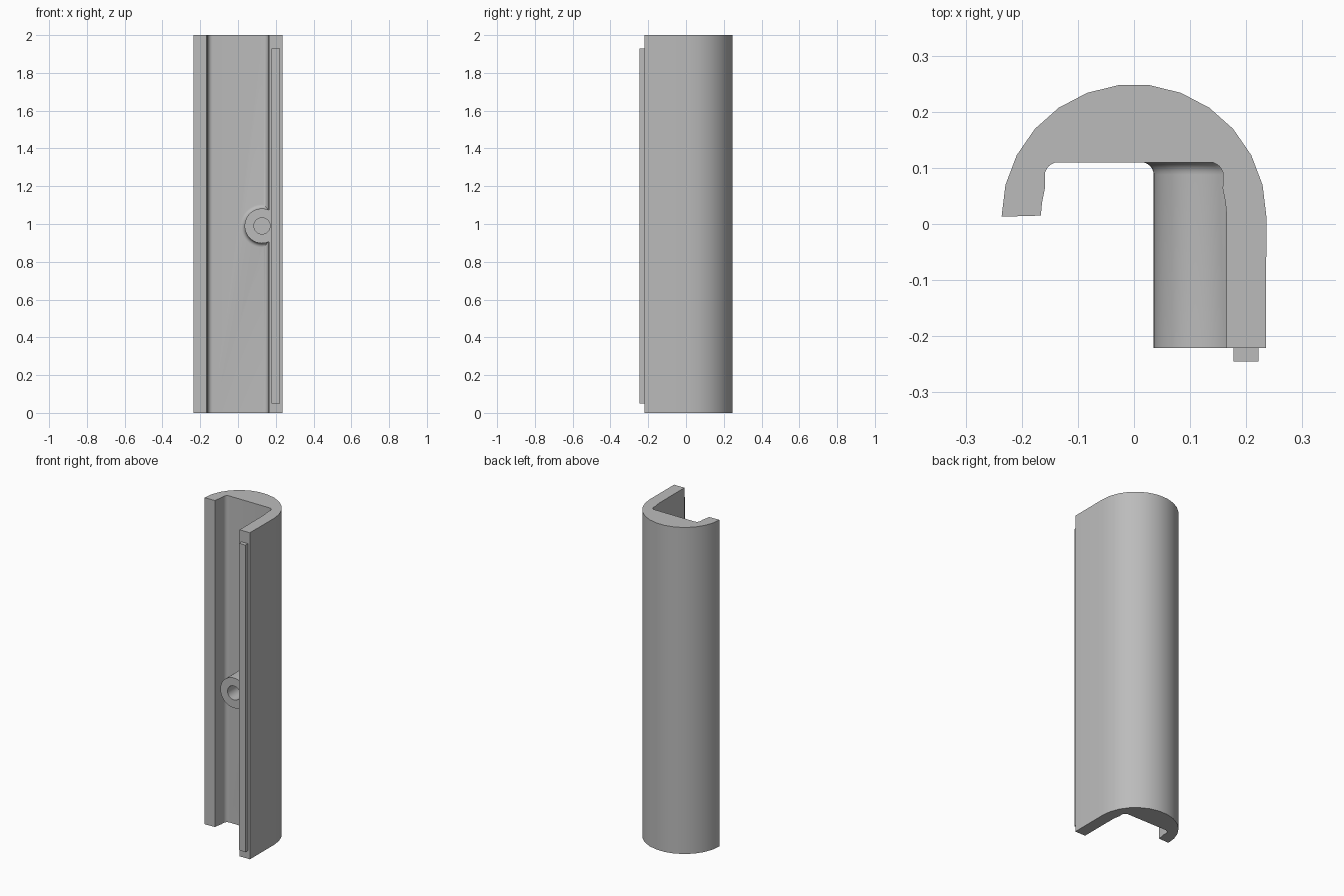
import bpy, bmesh
from math import sin, cos, pi, radians
from mathutils import Matrix, Vector

cube = bpy.data.objects.get("Cube")
if cube:
    bpy.data.objects.remove(cube)

grey = bpy.data.materials.new("plain grey")
grey.use_nodes = True
GREY = (0.5, 0.5, 0.5, 1)
grey.diffuse_color = GREY
grey.node_tree.nodes["Principled BSDF"].inputs["Base Color"].default_value = GREY

HEIGHT, WALL_END = 2.0, -0.221
BOSS_X, BOSS_Z, BOSS_R, HOLE_R = 0.127, 0.99, 0.092, 0.043


def make_object(name, bm):
    bmesh.ops.recalc_face_normals(bm, faces=bm.faces)
    mesh = bpy.data.meshes.new(name)
    bm.to_mesh(mesh)
    bm.free()
    mesh.materials.append(grey)
    ob = bpy.data.objects.new(name, mesh)
    bpy.context.collection.objects.link(ob)
    return ob


def arc(cx, cy, r, start, end, steps):
    angles = [radians(start + (end - start) * i / steps) for i in range(steps + 1)]
    return [(cx + r * cos(a), cy + r * sin(a)) for a in angles]


def combine(target, tool, operation):
    mod = target.modifiers.new(operation.lower(), "BOOLEAN")
    mod.operation, mod.object, mod.solver = operation, tool, "EXACT"
    bpy.context.view_layer.objects.active = target
    bpy.ops.object.modifier_apply(modifier=mod.name)
    bpy.data.objects.remove(tool)


# Hooked channel: round back, one short lip and one long wall
outline = [(0.235, WALL_END)] + arc(0, 0.013, 0.236, 0, 180, 13)
outline += [(-0.166, 0.015), (-0.164, 0.038), (-0.159, 0.063)]
outline += arc(-0.135, 0.086, 0.024, 180, 90, 6)
outline += arc(0.135, 0.086, 0.024, 90, 0, 6)
outline += [(0.158, 0.063), (0.163, 0.038), (0.165, 0.015), (0.165, WALL_END)]
bm = bmesh.new()
base = bm.faces.new([bm.verts.new((x, y, 0)) for x, y in outline])
top = bmesh.ops.extrude_face_region(bm, geom=[base])["geom"]
bmesh.ops.translate(bm, vec=(0, 0, HEIGHT),
                    verts=[v for v in top if isinstance(v, bmesh.types.BMVert)])
channel = make_object("channel_body", bm)

# Screw boss with a flared root, trimmed where it enters the long wall
bm = bmesh.new()
profile = [(BOSS_R, WALL_END)] + arc(BOSS_R + 0.022, 0.088, 0.022, 180, 90, 6)
profile.append((BOSS_R + 0.022, 0.125))
rings = []
SIDES = 48
for r, y in profile:
    rings.append([bm.verts.new((BOSS_X + r * cos(2 * pi * i / SIDES), y,
                                BOSS_Z + r * sin(2 * pi * i / SIDES)))
                  for i in range(SIDES)])
for a, b in zip(rings, rings[1:]):
    for i in range(SIDES):
        j = (i + 1) % SIDES
        bm.faces.new((a[i], a[j], b[j], b[i]))
bm.faces.new(rings[0])
bm.faces.new(rings[-1])
bmesh.ops.bisect_plane(bm, geom=bm.verts[:] + bm.edges[:] + bm.faces[:],
                       plane_co=(0.18, 0, 0), plane_no=(1, 0, 0), clear_outer=True)
bmesh.ops.holes_fill(bm, edges=[e for e in bm.edges if e.is_boundary], sides=0)
combine(channel, make_object("screw_boss", bm), "UNION")

# Blind screw hole
bm = bmesh.new()
front, back = WALL_END - 0.05, 0.1
bmesh.ops.create_cone(
    bm, cap_ends=True, segments=32, radius1=HOLE_R, radius2=HOLE_R, depth=back - front,
    matrix=Matrix.Translation((BOSS_X, (front + back) / 2, BOSS_Z)) @ Matrix.Rotation(pi / 2, 4, "X"))
combine(channel, make_object("hole_cutter", bm), "DIFFERENCE")

# Raised strip along the end of the long wall
bm = bmesh.new()
low, high = Vector((0.177, -0.245, 0.05)), Vector((0.222, -0.215, 1.93))
bmesh.ops.create_cube(bm, size=1, matrix=Matrix.Translation((low + high) / 2)
                      @ Matrix.Diagonal((high - low).to_4d()))
make_object("locating_strip", bm)

# Smooth the curved walls, keep the corners crisp
bpy.ops.object.select_all(action="DESELECT")
channel.select_set(True)
bpy.context.view_layer.objects.active = channel
bpy.ops.object.shade_smooth_by_angle(angle=radians(30))
